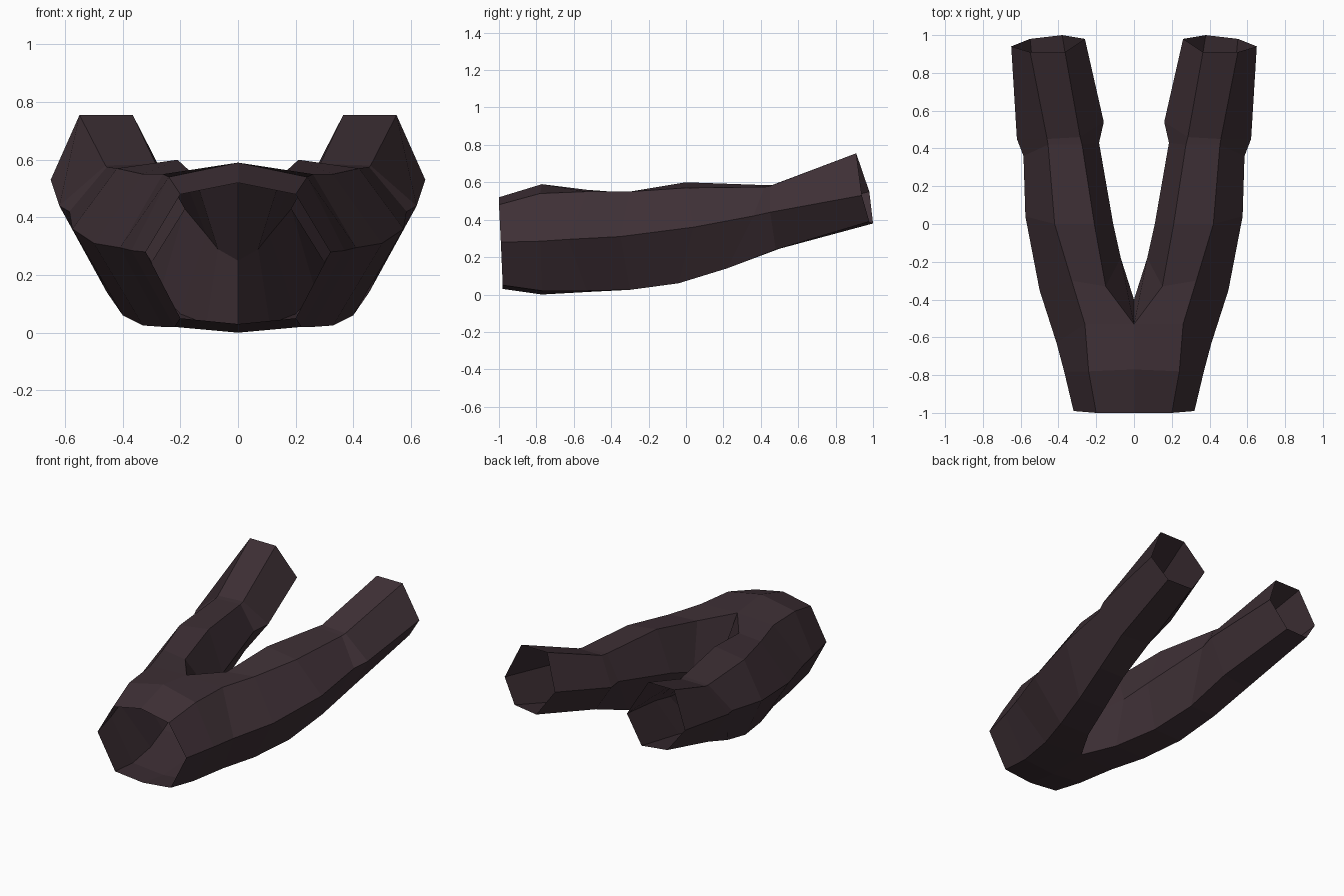
import bpy, bmesh

if "Cube" in bpy.data.objects:
    bpy.data.objects.remove(bpy.data.objects["Cube"])

# One flat dark cloth colour
cloth = bpy.data.materials.new("dark plum cloth")
cloth.diffuse_color = (0.048, 0.029, 0.036, 1)
cloth.use_nodes = True
cloth.node_tree.nodes["Principled BSDF"].inputs["Base Color"].default_value = cloth.diffuse_color

# Waist half rings: top centre, top, side, bottom, bottom centre
waist = [
    [(0, -1, .52), (.20, -1, .48), (.32, -.99, .28), (.20, -.98, .05), (0, -.98, .03)],
    [(0, -.77, .59), (.24, -.78, .54), (.37, -.78, .285), (.22, -.77, .02), (0, -.77, 0)],
]
# Leg rings: outer top, inner top, inner side, inner bottom, outer bottom, outer side
leg = [
    [(.26, -.53, .55), (0, -.53, .56), (0, -.40, .25), (0, -.50, .015), (.26, -.53, .02), (.41, -.63, .295)],
    [(.33, -.30, .55), (.15, -.33, .545), (.07, -.18, .29), (.11, -.30, .03), (.33, -.30, .025), (.50, -.35, .31)],
    [(.42, .00, .57), (.21, .00, .60), (.11, .00, .34), (.20, -.04, .065), (.40, -.04, .06), (.575, .04, .36)],
    [(.455, .42, .575), (.275, .42, .585), (.185, .43, .43), (.27, .22, .14), (.455, .22, .14), (.585, .36, .42)],
    [(.46, .45, .58), (.285, .46, .585), (.16, .54, .44), (.30, .50, .245), (.50, .48, .24), (.62, .45, .44)],
    [(.55, .91, .755), (.365, .91, .755), (.26, .98, .55), (.38, 1.0, .38), (.55, .98, .39), (.65, .94, .53)],
]


def bridge(bm, a, b, closed):
    """Quads between two matching rings."""
    n = len(a)
    for i in range(n if closed else n - 1):
        j = (i + 1) % n
        bm.faces.new((a[i], a[j], b[j], b[i]))


# Half of the trousers: waist shell running into one open six-sided leg
bm = bmesh.new()
hips = [[bm.verts.new(p) for p in ring] for ring in waist]
legs = [[bm.verts.new(p) for p in ring] for ring in leg]
first = legs[0]
hips.append([first[1], first[0], first[5], first[4], first[3]])
for a, b in zip(hips, hips[1:]):
    bridge(bm, a, b, False)
for a, b in zip(legs, legs[1:]):
    bridge(bm, a, b, True)

# Mirror to the other leg, welding on the centre line
ret = bmesh.ops.duplicate(bm, geom=bm.verts[:] + bm.edges[:] + bm.faces[:])
for v in ret["geom"]:
    if isinstance(v, bmesh.types.BMVert):
        v.co.x = -v.co.x
bmesh.ops.remove_doubles(bm, verts=bm.verts[:], dist=0.0005)
bmesh.ops.recalc_face_normals(bm, faces=bm.faces[:])
# Make sure the top of the waist faces up
bm.faces.ensure_lookup_table()
bm.normal_update()
if max(bm.faces, key=lambda f: f.calc_center_median().z - abs(f.calc_center_median().x)).normal.z < 0:
    bmesh.ops.reverse_faces(bm, faces=bm.faces[:])

mesh = bpy.data.meshes.new("trousers")
bm.to_mesh(mesh)
bm.free()
mesh.materials.append(cloth)
bpy.context.collection.objects.link(bpy.data.objects.new("trousers", mesh))
